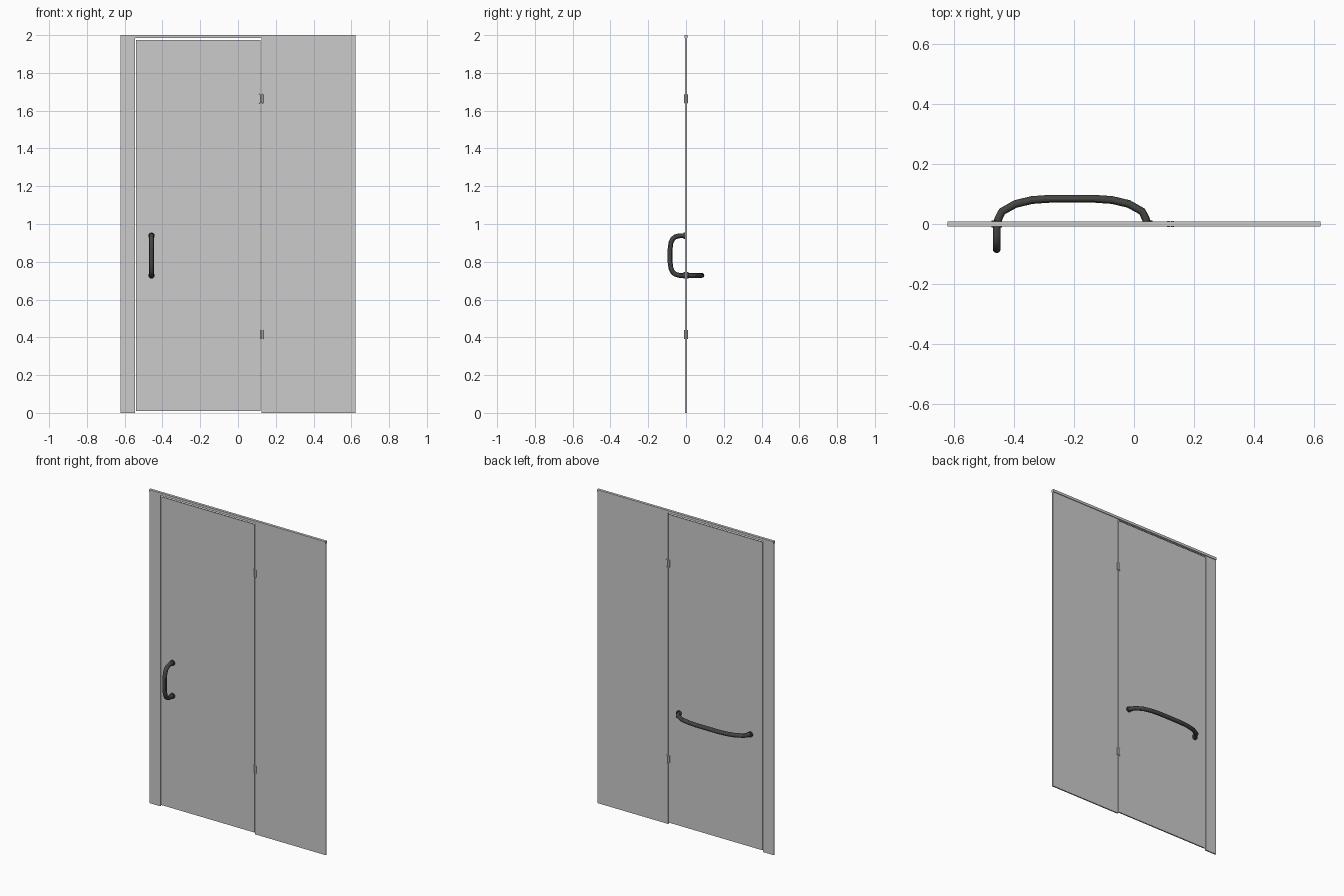
import bpy
from mathutils import Vector

if "Cube" in bpy.data.objects:
    bpy.data.objects.remove(bpy.data.objects["Cube"])


def box(name, x0, x1, z0, z1, thick, bevel=0.0):
    """Box centred on y = 0, given its x and z limits."""
    bpy.ops.mesh.primitive_cube_add(size=1, location=((x0 + x1) / 2, 0, (z0 + z1) / 2))
    ob = bpy.context.object
    ob.name = name
    ob.scale = (x1 - x0, thick, z1 - z0)
    bpy.ops.object.transform_apply(location=False, rotation=False, scale=True)
    if bevel:
        mod = ob.modifiers.new("bevel", 'BEVEL')
        mod.width = bevel
        mod.segments = 1
    return ob


def tube(name, pts, radius, mat):
    """Round bar swept along a polyline."""
    cu = bpy.data.curves.new(name, 'CURVE')
    cu.dimensions = '3D'
    cu.bevel_depth = radius
    cu.bevel_resolution = 4
    cu.use_fill_caps = True
    sp = cu.splines.new('POLY')
    sp.points.add(len(pts) - 1)
    for p, co in zip(sp.points, pts):
        p.co = (*co, 1)
    sp.use_smooth = True
    ob = bpy.data.objects.new(name, cu)
    bpy.context.collection.objects.link(ob)
    bpy.ops.object.select_all(action='DESELECT')
    ob.select_set(True)
    bpy.context.view_layer.objects.active = ob
    bpy.ops.object.convert(target='MESH')
    ob = bpy.context.object
    ob.name = name
    ob.data.materials.clear()
    ob.data.materials.append(mat)
    bpy.ops.object.shade_smooth_by_angle()


def washer(name, x, side, z, mat):
    """Small round mounting collar against the glass."""
    y = side * (GLASS / 2 + 0.004)
    bpy.ops.mesh.primitive_cylinder_add(vertices=20, radius=0.017, depth=0.008,
                                        location=(x, y, z), rotation=(1.570796, 0, 0))
    ob = bpy.context.object
    ob.name = name
    ob.data.materials.append(mat)
    bpy.ops.object.shade_smooth_by_angle()


GLASS = 0.008
dark = bpy.data.materials.new("dark_metal")
dark.diffuse_color = (0.06, 0.06, 0.055, 1)
dark.use_nodes = True
dark.node_tree.nodes["Principled BSDF"].inputs["Base Color"].default_value = dark.diffuse_color

# Glass panels: narrow strip, door, wide fixed panel
box("left_fixed_panel", -0.622, -0.545, 0, 1.986, GLASS)
box("door_panel", -0.541, 0.120, 0.010, 1.974, GLASS)
box("right_fixed_panel", 0.124, 0.622, 0, 1.986, GLASS)

# Header rail
box("header_rail", -0.622, 0.622, 1.984, 2.0, 0.017)

# Hinges: two leaves and a joining core each
for tag, z in (("lower", 0.415), ("upper", 1.663)):
    box(tag + "_hinge_door_leaf", 0.110, 0.121, z - 0.024, z + 0.024, 0.019, 0.001)
    box(tag + "_hinge_panel_leaf", 0.123, 0.134, z - 0.024, z + 0.024, 0.019, 0.001)
    box(tag + "_hinge_core", 0.119, 0.125, z - 0.022, z + 0.022, 0.012)

# Half profiles as (distance from end, standoff), mirrored about the middle
HANDLE_X, LOW_Z, HIGH_Z = -0.458, 0.728, 0.938
pull_half = [(0, 0), (0, 0.035), (0.006, 0.057), (0.018, 0.071), (0.038, 0.080), (0.07, 0.084)]
bar_half = [(0, 0), (0.006, 0.018), (0.018, 0.042), (0.063, 0.067), (0.118, 0.080), (0.175, 0.084)]


def mirrored(half, length):
    return half + [(length - d, h) for d, h in reversed(half)]


# Vertical pull handle on the front
tube("pull_handle",
     [Vector((HANDLE_X, -h, LOW_Z + d)) for d, h in mirrored(pull_half, HIGH_Z - LOW_Z)],
     0.013, dark)

# Horizontal towel bar on the back
BAR_LEN = 0.503
tube("towel_bar",
     [Vector((HANDLE_X + d, h, LOW_Z)) for d, h in mirrored(bar_half, BAR_LEN)],
     0.013, dark)

# Mounting collars
for name, x, side, z in (("pull_collar_low", HANDLE_X, -1, LOW_Z),
                         ("pull_collar_high", HANDLE_X, -1, HIGH_Z),
                         ("pull_collar_back", HANDLE_X, 1, HIGH_Z),
                         ("bar_collar_left", HANDLE_X, 1, LOW_Z),
                         ("bar_collar_right", HANDLE_X + BAR_LEN, 1, LOW_Z)):
    if name != "pull_collar_back":
        washer(name, x, side, z, dark)
